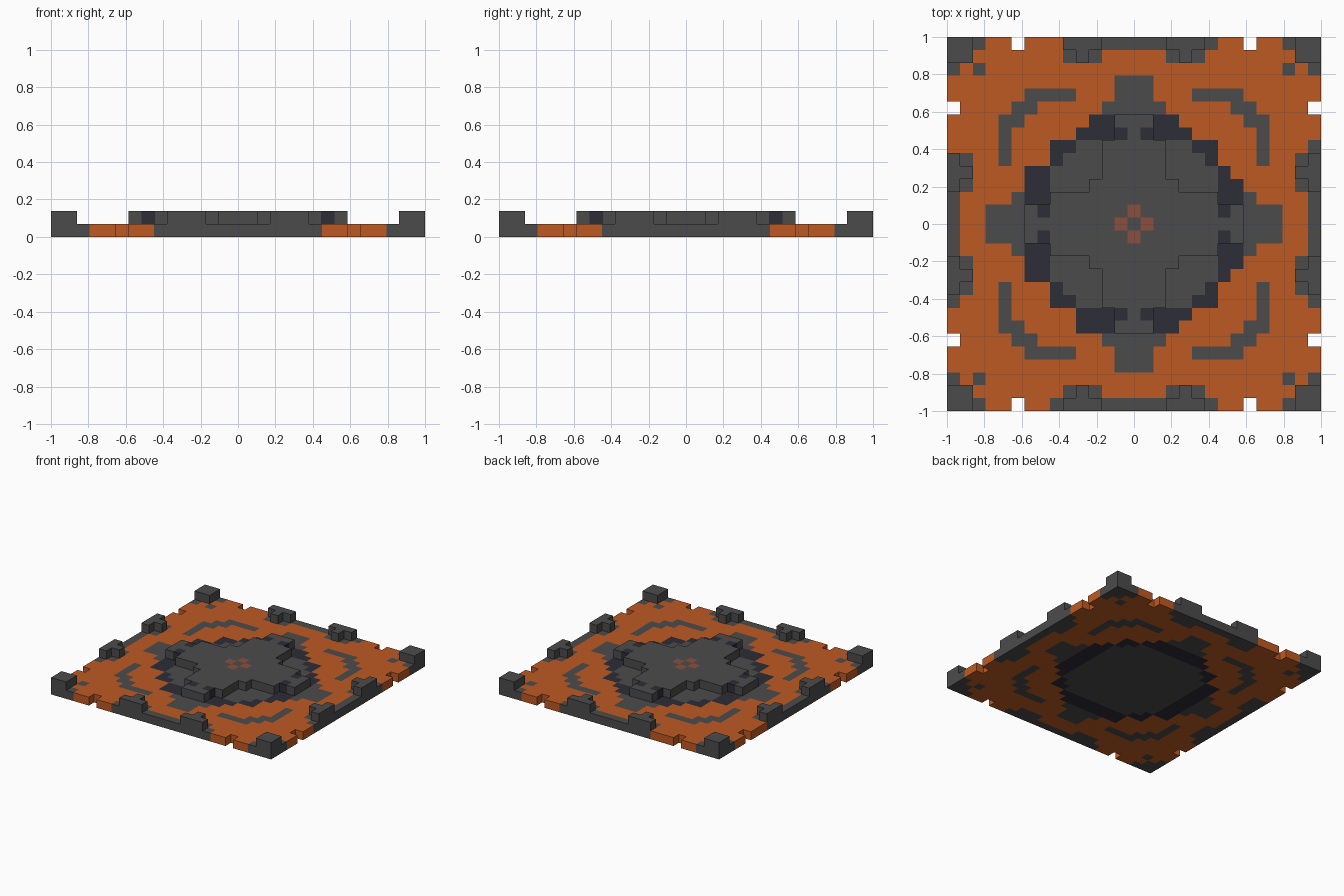
import bpy
import bmesh
from mathutils import Vector

if "Cube" in bpy.data.objects:
    bpy.data.objects.remove(bpy.data.objects["Cube"], do_unlink=True)

HALF = 14                     # cells each side of the centre cell
CELL = 2 / (2 * HALF + 1)     # edge length of one cube


def srgb(r, g, b):
    def lin(c):
        c /= 255
        return c / 12.92 if c <= 0.04045 else ((c + 0.055) / 1.055) ** 2.4
    return (lin(r), lin(g), lin(b), 1)


def material(name, colour):
    mat = bpy.data.materials.new(name)
    mat.use_nodes = True
    mat.diffuse_color = colour
    mat.node_tree.nodes["Principled BSDF"].inputs["Base Color"].default_value = colour
    return mat


ORANGE = material("burnt orange", srgb(190, 90, 34))
GREY = material("dark grey", srgb(75, 75, 75))
NAVY = material("dark navy", srgb(45, 45, 55))
RED = material("dull red", srgb(138, 79, 63))


def block(x0, x1, y0, y1):
    """Rectangle of cells, ends included."""
    return {(x, y) for x in range(x0, x1 + 1) for y in range(y0, y1 + 1)}


def ring(*blocks):
    """Repeat blocks in all eight mirrored positions."""
    return {(sx * a, sy * b) for cells in map(lambda r: block(*r), blocks)
            for x, y in cells for a, b in ((x, y), (y, x))
            for sx in (-1, 1) for sy in (-1, 1)}


# Lower layer
tile = block(-HALF, HALF, -HALF, HALF) - ring((9, 9, 14, 14))
border = ring((0, 6, 14, 14), (3, 5, 13, 13)) - {(-6, 14), (-14, 6)}
corners = ring((12, 14, 14, 14), (13, 14, 13, 13), (12, 12, 12, 12))
spikes = ring((0, 1, 10, 11), (0, 2, 9, 9))
arcs = ring((5, 8, 10, 10), (8, 9, 9, 9))
disc = ring((0, 4, 0, 6), (0, 5, 0, 5))
navy = ring((0, 3, 8, 8), (0, 4, 7, 7), (5, 6, 6, 6)) | {(-8, 4), (-8, -4), (-4, -8)}
orange = tile - border - corners - spikes - arcs - disc - navy

# Upper layer
cross = ring((0, 0, 1, 1))
studs = ring((1, 1, 7, 7))
plate = ring((0, 2, 0, 6), (3, 3, 3, 3), (0, 1, 7, 8)) - cross - studs
posts = ring((13, 14, 13, 14))
bumps = ring((3, 5, 14, 14), (4, 4, 13, 13))

PARTS = [
    ("orange_base", orange, 0, ORANGE),
    ("border_strips", border, 0, GREY),
    ("corner_bases", corners, 0, GREY),
    ("pointed_inlays", spikes, 0, GREY),
    ("curved_inlays", arcs, 0, GREY),
    ("centre_disc", disc, 0, GREY),
    ("navy_ring", navy, 0, NAVY),
    ("raised_plate", plate, 1, GREY),
    ("navy_studs", studs, 1, NAVY),
    ("red_cross", cross, 1, RED),
    ("corner_posts", posts, 1, GREY),
    ("edge_bumps", bumps, 1, GREY),
]
filled = {(x, y, level) for _, cells, level, _ in PARTS for x, y in cells}


def build(name, cells, level, mat):
    """Make cubes for the cells, keeping only faces open to the air."""
    bm = bmesh.new()
    for x, y in sorted(cells):
        centre = Vector((x, y, level + 0.5))
        for axis in range(3):
            for sign in (-1, 1):
                n = Vector((0, 0, 0))
                n[axis] = sign
                if (x + int(n.x), y + int(n.y), level + int(n.z)) in filled:
                    continue
                u = Vector((0, 0, 0))
                u[(axis + 1) % 3] = 1
                v = n.cross(u)
                quad = [(a, b) for a, b in ((-1, -1), (1, -1), (1, 1), (-1, 1))]
                bm.faces.new([bm.verts.new((centre + (n + a * u + b * v) / 2) * CELL)
                              for a, b in quad])
    bmesh.ops.remove_doubles(bm, verts=bm.verts, dist=CELL / 100)
    mesh = bpy.data.meshes.new(name)
    bm.to_mesh(mesh)
    bm.free()
    mesh.materials.append(mat)
    bpy.context.collection.objects.link(bpy.data.objects.new(name, mesh))


for part in PARTS:
    build(*part)
